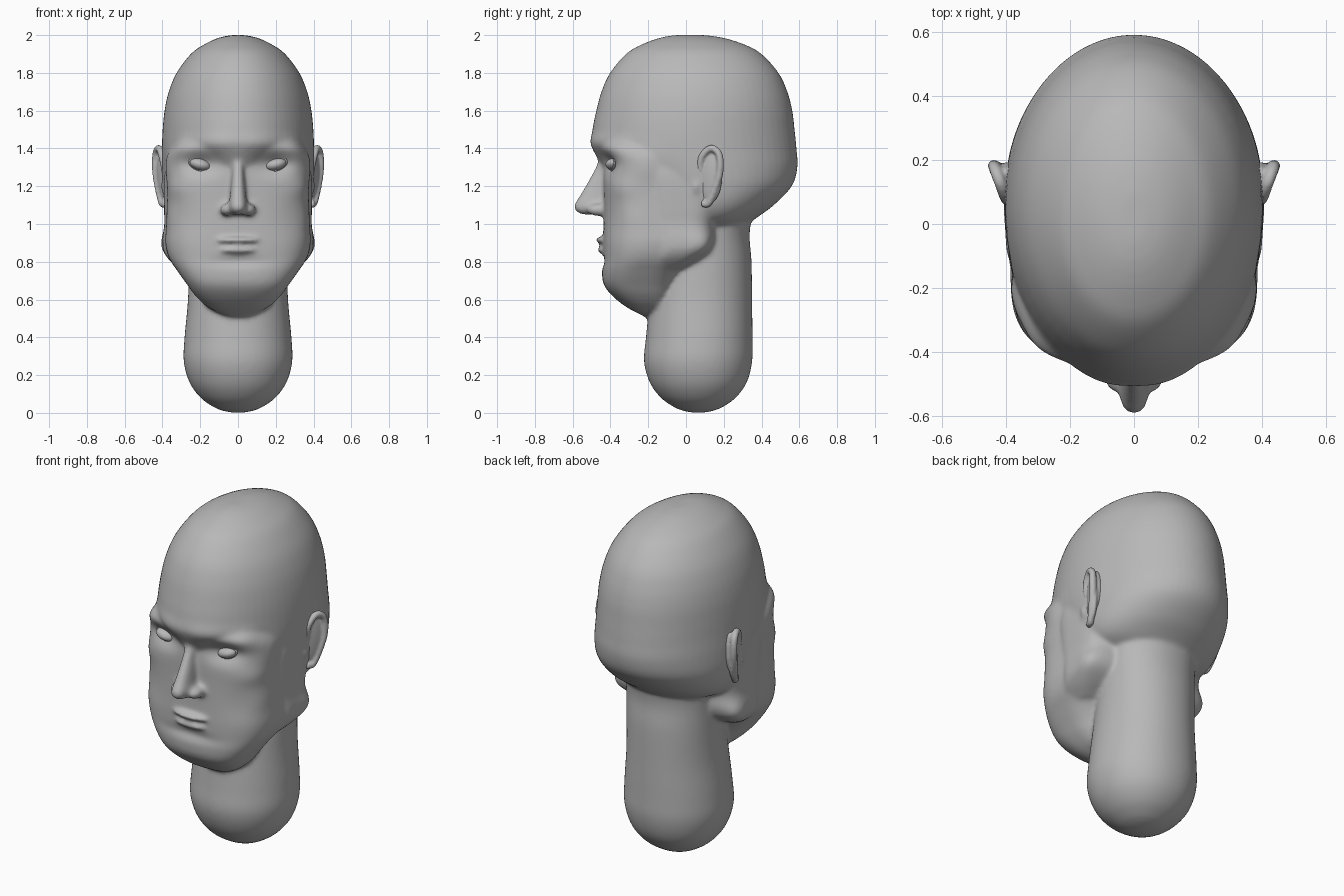
import bpy, bmesh, math
from mathutils import Vector, Matrix

cube = bpy.data.objects.get("Cube")
if cube:
    bpy.data.objects.remove(cube)

clay = bpy.data.materials.new("clay_grey")
clay.use_nodes = True
GREY = (0.48, 0.48, 0.48, 1)
clay.diffuse_color = GREY
clay.node_tree.nodes["Principled BSDF"].inputs["Base Color"].default_value = GREY


def spline(rows, steps=6):
    """Catmull-Rom curve through the rows."""
    pts = [Vector(r) for r in rows]
    out = []
    for i in range(len(pts) - 1):
        a, b, c, d = pts[max(i - 1, 0)], pts[i], pts[i + 1], pts[min(i + 2, len(pts) - 1)]
        for s in range(steps):
            t = s / steps
            out.append(b + 0.5 * t * ((c - a) + t * ((2*a - 5*b + 4*c - d) + t * (3*(b - c) + d - a))))
    return out + [pts[-1]]


def skin(bm, rings):
    """Bridge rings of points into a closed tube."""
    rings = [[bm.verts.new(p) for p in r] for r in rings]
    n = len(rings[0])
    for lo, hi in zip(rings, rings[1:]):
        for i in range(n):
            j = (i + 1) % n
            bm.faces.new((lo[i], lo[j], hi[j], hi[i]))
    bm.faces.new(rings[0][::-1])
    bm.faces.new(rings[-1])


def loft(bm, rows, power=2.0, n=64):
    """Rows are height, front y, half width and back y; power squares off the section."""
    rings = []
    for z, front, width, back in spline(rows):
        cy, ry, ring = (front + back) / 2, (back - front) / 2, []
        for i in range(n):
            a = math.tau * i / n
            c, s = math.cos(a), math.sin(a)
            ring.append((width * math.copysign(abs(c) ** (2 / power), c),
                         cy + ry * math.copysign(abs(s) ** (2 / power), s), z))
        rings.append(ring)
    skin(bm, rings)


def blob(bm, centre, radii, turn=0.0, axis='Z'):
    m = Matrix.Translation(centre) @ Matrix.Rotation(turn, 4, axis) @ Matrix.Diagonal((*radii, 1))
    bmesh.ops.create_uvsphere(bm, u_segments=32, v_segments=20, radius=1, matrix=m)


def tube(bm, path, radius, n=12):
    pts = spline(path)
    rings = []
    for i, p in enumerate(pts):
        d = (pts[min(i + 1, len(pts) - 1)] - pts[max(i - 1, 0)]).normalized()
        u = d.cross(Vector((1, 0, 0.01))).normalized()
        v = d.cross(u)
        rings.append([p + radius * (math.cos(math.tau * k / n) * u + math.sin(math.tau * k / n) * v)
                      for k in range(n)])
    skin(bm, rings)


def finish(name, bm, voxel=0, smooth=0):
    """Make an object, fusing its pieces into one skin when a voxel size is given."""
    bmesh.ops.recalc_face_normals(bm, faces=bm.faces)
    me = bpy.data.meshes.new(name)
    bm.to_mesh(me)
    bm.free()
    ob = bpy.data.objects.new(name, me)
    bpy.context.collection.objects.link(ob)
    bpy.ops.object.select_all(action='DESELECT')
    ob.select_set(True)
    bpy.context.view_layer.objects.active = ob
    if voxel:
        mod = ob.modifiers.new("fuse", 'REMESH')
        mod.mode, mod.voxel_size = 'VOXEL', voxel
        mod = ob.modifiers.new("soften", 'SMOOTH')
        mod.factor, mod.iterations = 0.5, smooth
        for mod in list(ob.modifiers):
            bpy.ops.object.modifier_apply(modifier=mod.name)
    ob.data.materials.clear()
    ob.data.materials.append(clay)
    bpy.ops.object.shade_smooth()
    return ob


def sculpt(ob, centre, radii, push):
    """Soft brush stroke, mirrored across x."""
    for v in ob.data.vertices:
        p = Vector((abs(v.co.x), v.co.y, v.co.z)) - Vector(centre)
        d = sum((p[i] / radii[i]) ** 2 for i in range(3))
        if d < 6:
            w = math.exp(-d)
            v.co += Vector((math.copysign(push[0], v.co.x), push[1], push[2])) * w


bm = bmesh.new()
# Cranium
loft(bm, [(2.0, -.06, .035, .10), (1.985, -.14, .105, .2), (1.95, -.235, .18, .31),
          (1.9, -.318, .25, .4), (1.8, -.402, .325, .49), (1.7, -.448, .367, .537),
          (1.6, -.475, .389, .563), (1.5, -.494, .399, .575), (1.4, -.49, .403, .585),
          (1.3, -.44, .404, .59), (1.2, -.35, .4, .56), (1.1, -.25, .385, .465),
          (1.03, -.15, .34, .37), (.98, -.1, .25, .3)])
# Face
loft(bm, [(1.52, -.38, .25, .1), (1.4, -.455, .35, .12), (1.3, -.44, .37, .14),
          (1.15, -.435, .375, .15), (1.0, -.437, .38, .15), (.9, -.44, .385, .13),
          (.82, -.44, .365, .08), (.75, -.445, .32, .0), (.68, -.435, .27, -.04),
          (.62, -.39, .225, -.06), (.56, -.315, .16, -.08), (.51, -.22, .06, -.12)], power=2.9)
# Jaw sides, rising to the ears
loft(bm, [(1.4, -.22, .36, .2), (1.25, -.25, .39, .2), (1.1, -.24, .392, .19),
          (1.0, -.22, .39, .165), (.92, -.2, .4, .165), (.86, -.2, .395, .14),
          (.81, -.22, .365, .08), (.76, -.24, .31, -.01)], power=3.6)
# Neck with rounded base
loft(bm, [(.001, .04, .025, .09), (.01, -.01, .075, .14), (.03, -.062, .127, .192),
          (.08, -.133, .198, .263), (.16, -.191, .256, .321), (.27, -.222, .287, .35),
          (.4, -.212, .283, .352), (.6, -.19, .265, .35), (.8, -.15, .26, .347),
          (.95, -.1, .26, .337), (1.1, -.05, .26, .36)], power=2.1)
# Nose
loft(bm, [(1.42, -.47, .035, -.36), (1.33, -.47, .032, -.36), (1.25, -.505, .034, -.36),
          (1.15, -.562, .043, -.36), (1.1, -.592, .05, -.36), (1.07, -.585, .046, -.36),
          (1.05, -.55, .03, -.36)], power=2.4, n=32)
# Lips
blob(bm, (0, -.435, .915), (.115, .042, .02))
blob(bm, (0, -.43, .862), (.105, .04, .02))
for s in (-1, 1):
    # Nostril wings and front flaps of the ears
    blob(bm, (s * .058, -.465, 1.075), (.036, .06, .033))
    blob(bm, (s * .382, .055, 1.2), (.026, .028, .05))
head = finish("head", bm, 0.011, 10)

# Brow ridge, sockets, temples, cheeks, chin crease and jaw corners
sculpt(head, (.14, -.48, 1.43), (.2, .15, .05), (0, -.016, 0))
sculpt(head, (.31, -.37, 1.42), (.07, .1, .05), (.006, -.012, 0))
sculpt(head, (.2, -.44, 1.32), (.11, .12, .06), (0, .045, 0))
sculpt(head, (.38, -.22, 1.32), (.08, .1, .09), (-.015, 0, 0))
sculpt(head, (.32, -.33, 1.19), (.1, .1, .06), (.008, -.008, 0))
sculpt(head, (.31, -.36, 1.03), (.1, .12, .08), (-.012, .012, 0))
sculpt(head, (0, -.44, .8), (.14, .08, .03), (0, .012, 0))
sculpt(head, (.38, .08, .89), (.06, .08, .06), (.012, .01, 0))

for side, s in (("left", 1), ("right", -1)):
    # Eye with a thin lid ring
    bm = bmesh.new()
    blob(bm, (s * .2, -.382, 1.315), (.056, .044, .031), -s * .25, 'Y')
    rim = []
    for k in range(13):
        a = math.tau * k / 12
        x, z = .057 * math.cos(a), .031 * math.sin(a)
        rim.append((s * (.2 + x), -.39 + .2 * max(x, 0), 1.315 + z + .25 * x))
    tube(bm, rim, .006, 8)
    finish(side + "_eye", bm)

    # Ear: rolled rim, hollow shell and the thick root behind
    bm = bmesh.new()
    tube(bm, [(s * x, y, z) for x, y, z in (
        (.385, .075, 1.27), (.40, .082, 1.35), (.418, .13, 1.4), (.435, .174, 1.37),
        (.436, .18, 1.28), (.422, .155, 1.19), (.402, .12, 1.11), (.385, .085, 1.11))], .019)
    blob(bm, (s * .395, .125, 1.255), (.024, .075, .145), -s * .45)
    blob(bm, (s * .395, .16, 1.29), (.034, .033, .11))
    finish(side + "_ear", bm, 0.007, 4)
